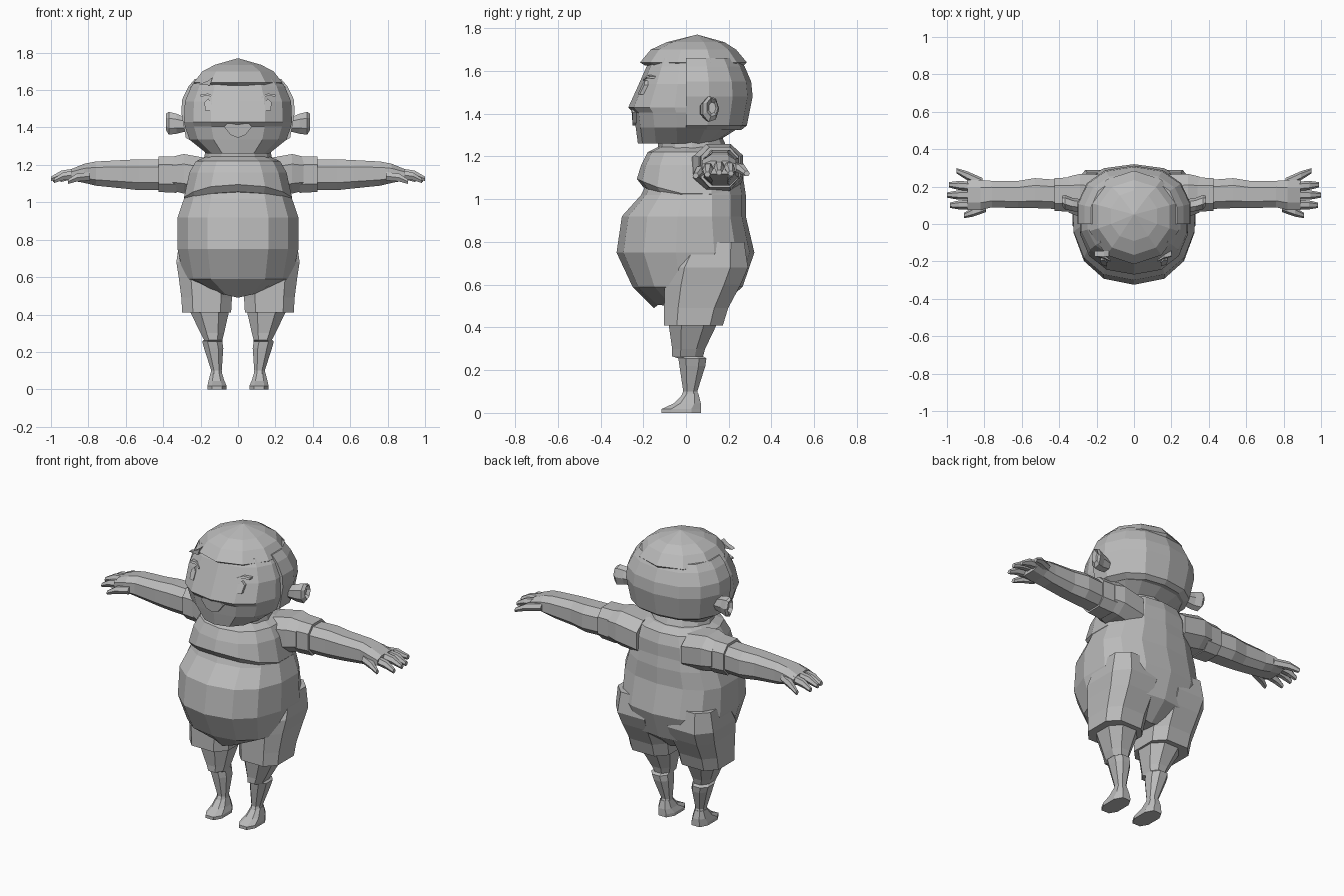
import bpy, bmesh, math
from mathutils import Vector

clay = bpy.data.materials.new("plain_grey")
clay.diffuse_color = (0.5, 0.5, 0.5, 1)


def finish(name, bm, mirror=False):
    bmesh.ops.remove_doubles(bm, verts=bm.verts, dist=0.0001)
    bmesh.ops.recalc_face_normals(bm, faces=bm.faces)
    me = bpy.data.meshes.new(name)
    bm.to_mesh(me)
    bm.free()
    me.materials.append(clay)
    ob = bpy.data.objects.new(name, me)
    bpy.context.collection.objects.link(ob)
    if mirror:
        ob.modifiers.new("Mirror", 'MIRROR').use_clip = False
    return ob


def loft(name, rings, n=12, axis='z', power=1.0, mid=None, mirror=False, turn=0.0, warp=None):
    """Rings are (position, a_min, a_max, b_min, b_max); a, b = x, y along z, or y, z along x."""
    bm = bmesh.new()
    rows = []
    for p, a0, a1, b0, b1 in rings:
        ac, bc = (a0 + a1) / 2, (b0 + b1) / 2 if mid is None else min(max(mid, b0), b1)
        row = []
        for i in range(n):
            t = 2 * math.pi * (i + turn) / n
            c, s = math.cos(t), math.sin(t)
            c = math.copysign(abs(c) ** power, c)
            s = math.copysign(abs(s) ** power, s)
            a = ac + c * (a1 - a0) / 2
            b = bc + s * ((b1 - bc) if s > 0 else (bc - b0))
            co = Vector((a, b, p)) if axis == 'z' else Vector((p, a, b))
            row.append(bm.verts.new(warp(co) if warp else co))
        rows.append(row)
    for r, q in zip(rows, rows[1:]):
        for i in range(n):
            j = (i + 1) % n
            bm.faces.new((r[i], r[j], q[j], q[i]))
    bm.faces.new(rows[0])
    bm.faces.new(rows[-1])
    return finish(name, bm, mirror)


def sym(rings):
    """Expand (z, half_width, y_front, y_back) to full ring tuples."""
    return [(z, -w, w, f, b) for z, w, f, b in rings]


def plate(name, pts, y_of, depth=0.009, mirror=False):
    """Thin outline plate in x, z standing on the face front."""
    bm = bmesh.new()
    front = [bm.verts.new((x, y_of(x, z) - depth, z)) for x, z in pts]
    back = [bm.verts.new((x, y_of(x, z) + 0.02, z)) for x, z in pts]
    bm.faces.new(front)
    bm.faces.new(back)
    for i in range(len(pts)):
        j = (i + 1) % len(pts)
        bm.faces.new((front[i], front[j], back[j], back[i]))
    return finish(name, bm, mirror)


# Torso with round belly and fuller back
loft("belly", sym([(0.49, 0.13, -0.15, 0.15), (0.59, 0.295, -0.25, 0.265), (0.75, 0.33, -0.325, 0.32),
                   (0.92, 0.33, -0.30, 0.28), (1.02, 0.295, -0.21, 0.28), (1.15, 0.25, -0.15, 0.26),
                   (1.22, 0.19, -0.12, 0.22)]), n=14, mid=0.06, power=0.85, turn=0.5,
     warp=lambda v: v + Vector((0, 0, 0.03 * min(1, abs(v.x) / 0.13) if v.z < 0.5 else 0)))


# Chest bib overhanging the belly, with an arched lower edge
def arch(v):
    if v.z < 1.1:
        v.z += 0.07 * max(0, -v.y / 0.23) ** 1.5
    return v


loft("chest", sym([(1.0, 0.28, -0.20, 0.25), (1.025, 0.295, -0.23, 0.27), (1.16, 0.265, -0.21, 0.27),
                   (1.22, 0.23, -0.18, 0.25), (1.245, 0.17, -0.13, 0.20)]),
     n=14, mid=0.06, power=0.85, turn=0.5, warp=arch)
loft("neck", sym([(1.2, 0.19, -0.14, 0.20), (1.245, 0.18, -0.13, 0.19), (1.29, 0.17, -0.13, 0.17)]), n=12)

# Shorts and legs
loft("shorts", [(0.41, 0.03, 0.305, -0.11, 0.18), (0.49, 0.025, 0.31, -0.11, 0.205),
                (0.60, 0.01, 0.325, -0.11, 0.265), (0.68, 0.0, 0.338, -0.10, 0.30),
                (0.80, 0.02, 0.32, -0.02, 0.28)], n=8, power=0.65, mirror=True, turn=0.5)
loft("leg", [(0.05, 0.08, 0.15, -0.04, 0.07), (0.10, 0.085, 0.145, -0.015, 0.055), (0.22, 0.075, 0.185, -0.035, 0.095),
             (0.255, 0.08, 0.195, -0.04, 0.10), (0.265, 0.08, 0.185, -0.07, 0.085),
             (0.30, 0.07, 0.205, -0.07, 0.095), (0.42, 0.04, 0.265, -0.09, 0.155),
             (0.48, 0.04, 0.27, -0.09, 0.17)], n=8, mirror=True, power=0.85, turn=0.5)
loft("foot", [(0.0, 0.057, 0.167, -0.12, 0.075), (0.018, 0.057, 0.167, -0.12, 0.075),
              (0.045, 0.07, 0.16, -0.06, 0.073), (0.09, 0.085, 0.148, -0.015, 0.06)],
     n=8, power=0.75, mirror=True, turn=0.5)

# Shoulder, sleeve and arm
loft("shoulder", [(0.15, 0.0, 0.27, 1.02, 1.24), (0.29, 0.03, 0.275, 1.04, 1.265), (0.35, 0.055, 0.26, 1.055, 1.25)],
     n=8, axis='x', power=0.8, mirror=True, turn=0.5)
loft("sleeve", [(0.33, 0.06, 0.255, 1.045, 1.252), (0.425, 0.065, 0.25, 1.05, 1.25)],
     n=8, axis='x', power=0.7, mirror=True, turn=0.5)
loft("arm", [(0.40, 0.075, 0.24, 1.06, 1.235), (0.53, 0.08, 0.25, 1.06, 1.235), (0.62, 0.08, 0.235, 1.07, 1.23),
             (0.76, 0.085, 0.235, 1.085, 1.222), (0.82, 0.07, 0.24, 1.10, 1.21), (0.89, 0.07, 0.24, 1.115, 1.18)],
     n=8, axis='x', power=0.75, mirror=True, turn=0.5)

# Fingers from knuckle to tip: x, y, z at both ends
for nm, (x0, y0, z0), (x1, y1, z1) in [
        ("thumb", (0.79, 0.09, 1.14), (0.91, 0.045, 1.11)),
        ("index_finger", (0.86, 0.105, 1.15), (0.985, 0.10, 1.115)),
        ("middle_finger", (0.86, 0.155, 1.16), (1.0, 0.155, 1.125)),
        ("ring_finger", (0.86, 0.20, 1.155), (0.99, 0.21, 1.12)),
        ("little_finger", (0.81, 0.22, 1.15), (0.95, 0.285, 1.12))]:
    rings = []
    for t, r in [(0, 0.026), (0.6, 0.024), (1, 0.014)]:
        x, y, z = x0 + (x1 - x0) * t, y0 + (y1 - y0) * t, z0 + (z1 - z0) * t + 0.01 * (t == 0.6)
        rings.append((x, y - r, y + r, z - r, z + r))
    loft(nm, rings, n=6, axis='x', mirror=True)

# Head, hair shell on the back, and cap
loft("head", sym([(1.26, 0.17, -0.225, 0.13), (1.335, 0.265, -0.235, 0.25), (1.405, 0.29, -0.245, 0.28),
                  (1.43, 0.295, -0.27, 0.285), (1.54, 0.29, -0.22, 0.29), (1.62, 0.255, -0.185, 0.26),
                  (1.66, 0.22, -0.16, 0.23)]), n=14, mid=0.03, power=0.85, turn=0.5)


def backward(v):
    v.y = max(v.y, 0.0)
    return v


loft("hair", sym([(1.325, 0.25, -0.1, 0.26), (1.345, 0.285, -0.1, 0.285), (1.48, 0.31, -0.1, 0.312),
                  (1.55, 0.305, -0.1, 0.305), (1.62, 0.27, -0.1, 0.275), (1.66, 0.235, -0.1, 0.25)]),
     n=14, mid=0.03, power=0.85, turn=0.5, warp=backward)
loft("cap", sym([(1.625, 0.235, -0.19, 0.27), (1.64, 0.25, -0.215, 0.285), (1.70, 0.20, -0.165, 0.235),
                 (1.735, 0.13, -0.09, 0.18), (1.77, 0.002, 0.05, 0.054)]), n=10, mid=0.04, turn=0.5)

# Ears flare outward with a hollow
loft("ear", [(0.27, 0.06, 0.13, 1.38, 1.45), (0.33, 0.065, 0.14, 1.365, 1.475), (0.37, 0.075, 0.155, 1.36, 1.485),
             (0.385, 0.095, 0.15, 1.385, 1.475), (0.365, 0.105, 0.14, 1.40, 1.455)],
     n=7, axis='x', mirror=True)


# Facial details follow the sloping face
def face_y(x, z):
    front = -0.27 + 0.455 * (z - 1.43) if z > 1.43 else -0.245 + 0.07 * (1.405 - z)
    return front + max(0, abs(x) - 0.06) * 0.30


plate("eye", [(0.145, 1.49), (0.175, 1.49), (0.18, 1.535), (0.16, 1.555), (0.143, 1.535)], face_y, mirror=True)
plate("eyebrow", [(0.125, 1.555), (0.16, 1.57), (0.20, 1.565), (0.20, 1.575), (0.16, 1.582), (0.125, 1.565)],
      face_y, mirror=True)
plate("mouth", [(-0.075, 1.405), (-0.04, 1.36), (0, 1.345), (0.04, 1.36), (0.075, 1.405), (0.06, 1.42), (-0.06, 1.42)],
      face_y)
plate("fringe_tuft", [(-0.21, 1.63), (-0.15, 1.625), (-0.135, 1.67), (-0.16, 1.65)], lambda x, z: -0.165)
